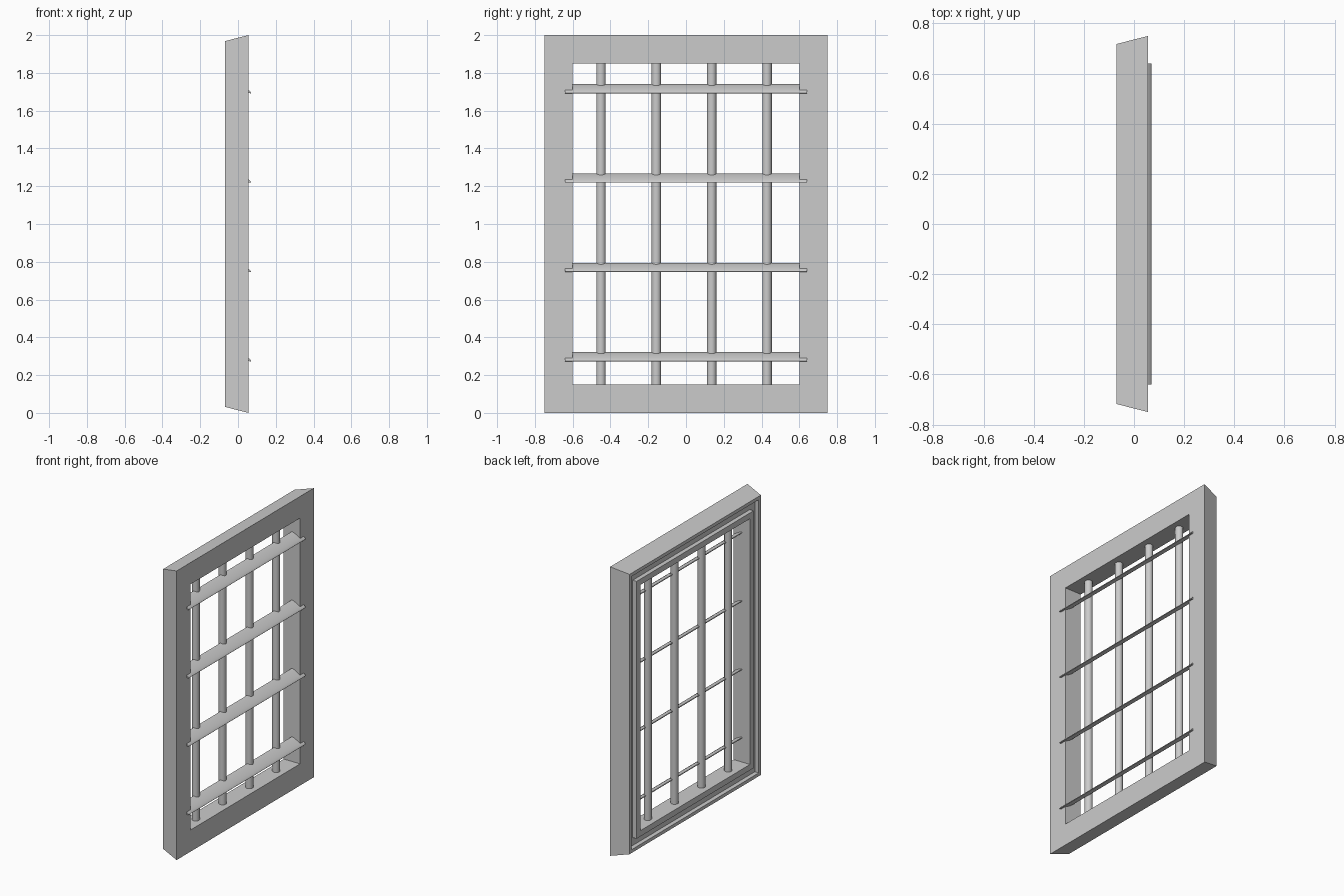
import bpy, bmesh
from math import cos, sin, pi, acos

if "Cube" in bpy.data.objects:
    bpy.data.objects.remove(bpy.data.objects["Cube"])

def finish(name, bm, smooth=False):
    bmesh.ops.recalc_face_normals(bm, faces=bm.faces[:])
    me = bpy.data.meshes.new(name)
    bm.to_mesh(me)
    bm.free()
    ob = bpy.data.objects.new(name, me)
    bpy.context.collection.objects.link(ob)
    if smooth:
        bpy.ops.object.select_all(action='DESELECT')
        ob.select_set(True)
        bpy.context.view_layer.objects.active = ob
        bpy.ops.object.shade_smooth_by_angle()
    return ob

def sweep_frame(name, profile, half_y, half_z, mid_z):
    """Closed profile of (inset, x) swept around a mitred rectangle."""
    bm = bmesh.new()
    rings = []
    for sy, sz in ((-1, -1), (1, -1), (1, 1), (-1, 1)):
        rings.append([bm.verts.new((x, sy * (half_y - d), mid_z + sz * (half_z - d)))
                      for d, x in profile])
    n = len(profile)
    for i in range(4):
        a, b = rings[i], rings[(i + 1) % 4]
        for j in range(n):
            k = (j + 1) % n
            bm.faces.new((a[j], a[k], b[k], b[j]))
    return finish(name, bm)

def prism(name, section, start, end, place, smooth=True):
    """Extrude a 2D section between start and end; place maps (u, v, t) to xyz."""
    bm = bmesh.new()
    a = [bm.verts.new(place(u, v, start)) for u, v in section]
    b = [bm.verts.new(place(u, v, end)) for u, v in section]
    n = len(section)
    for i in range(n):
        j = (i + 1) % n
        bm.faces.new((a[i], a[j], b[j], b[i]))
    bm.faces.new(a)
    bm.faces.new(b)
    return finish(name, bm, smooth)

def ellipse(ru, rv, phase, n=24):
    return [(ru * cos(2 * pi * i / n), -rv * cos(2 * pi * i / n + phase)) for i in range(n)]

# Window frame: bevelled outside, flat front, grooved back
sweep_frame("window_frame",
            [(0, 0.055), (0.032, -0.07), (0.055, -0.07), (0.055, -0.04),
             (0.11, -0.04), (0.11, -0.07), (0.15, -0.07), (0.15, 0.055)],
            0.75, 1.0, 1.0)

# Upright round bars
round_section = ellipse(0.025, 0.025, pi / 2)
for i in range(4):
    y = -0.45 + 0.293 * i
    prism(f"upright_bar_{i + 1}", round_section, 0.11, 1.89,
          lambda u, v, t, y=y: (-0.008 + u, y + v, t))

# Flattened, tilted cross bars
flat_section = ellipse(0.04, 0.0245, acos(0.92))
for i in range(4):
    z = 0.297 + 0.473 * i
    prism(f"cross_bar_{i + 1}", flat_section, -0.64, 0.64,
          lambda u, v, t, z=z: (0.03 + u, t, z + v))
